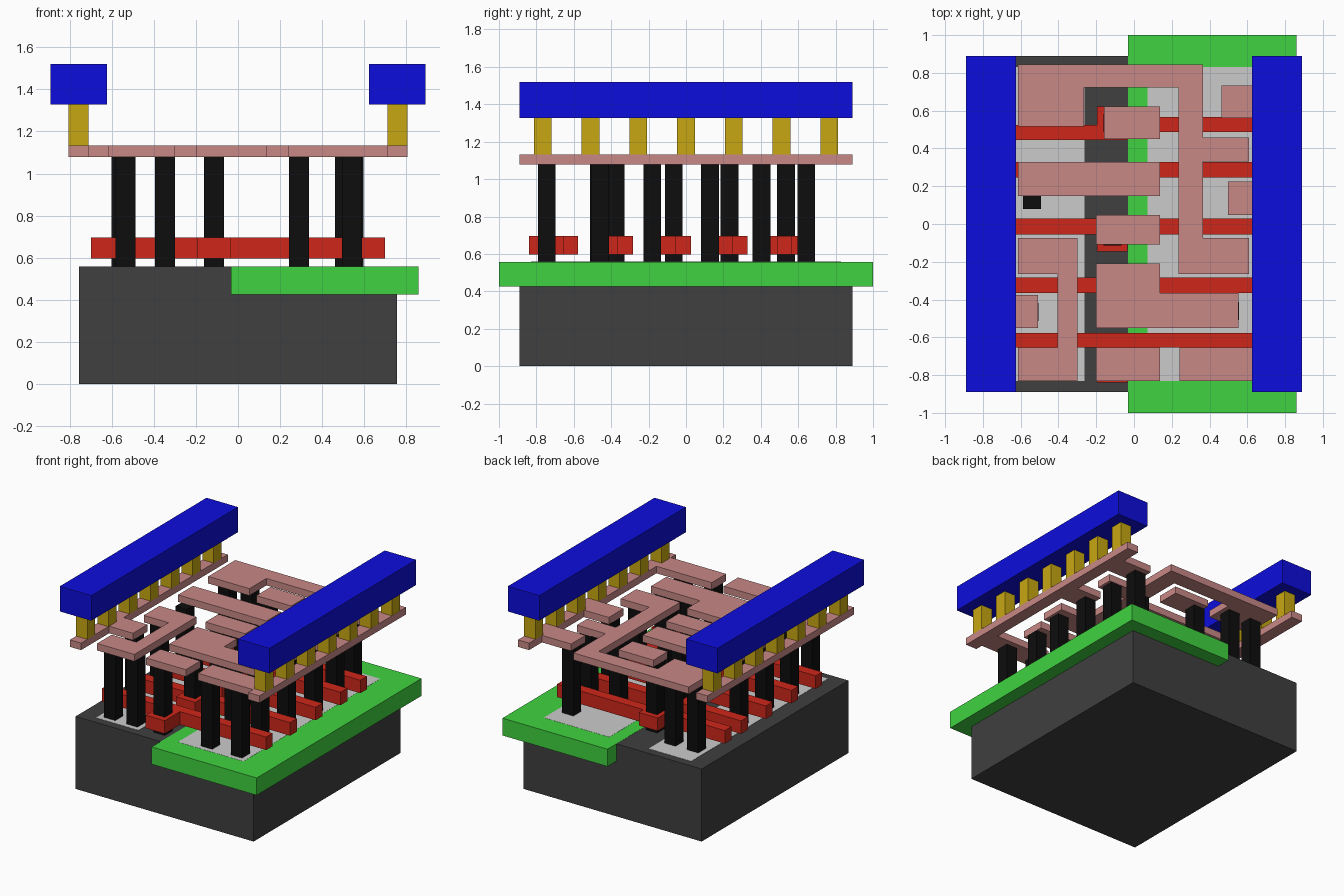
import bpy, bmesh


def material(name, r, g, b):
    m = bpy.data.materials.new(name)
    m.diffuse_color = (r, g, b, 1)
    return m


DARK = material("dark_grey", 0.05, 0.05, 0.05)
GREEN = material("green", 0.05, 0.65, 0.05)
RED = material("red", 0.62, 0.02, 0.01)
BLACK = material("black", 0.004, 0.004, 0.004)
PINK = material("pink", 0.58, 0.25, 0.24)
GOLD = material("gold", 0.58, 0.39, 0.006)
BLUE = material("blue", 0.004, 0.004, 0.72)


def prisms(name, outlines, z0, z1, mat=None):
    """Extrude each xy outline from z0 to z1, all in one object."""
    bm = bmesh.new()
    for pts in outlines:
        low = [bm.verts.new((x, y, z0)) for x, y in pts]
        top = [bm.verts.new((x, y, z1)) for x, y in pts]
        bm.faces.new(low[::-1])
        bm.faces.new(top)
        for i in range(len(pts)):
            j = (i + 1) % len(pts)
            bm.faces.new((low[i], low[j], top[j], top[i]))
    bmesh.ops.recalc_face_normals(bm, faces=bm.faces)
    me = bpy.data.meshes.new(name)
    bm.to_mesh(me)
    bm.free()
    if mat:
        me.materials.append(mat)
    ob = bpy.data.objects.new(name, me)
    bpy.context.collection.objects.link(ob)
    return ob


def rect(x0, x1, y0, y1):
    return [(x0, y0), (x1, y0), (x1, y1), (x0, y1)]


def square(x, y, s=0.095):
    return rect(x - s / 2, x + s / 2, y - s / 2, y + s / 2)


# Base block, well and diffusion areas (tops nearly flush)
prisms("substrate", [rect(-.756, .756, -.89, .89)], 0, .557, DARK)
prisms("well", [rect(-.033, .859, -1, 1)], .425, .558, GREEN)
prisms("diffusion", [rect(-.625, -.263, -.83, .83), rect(.071, .627, -.83, .83)], .45, .559)

# Gate strips, each with a contact pad sticking out on its front side
E, P0, P1 = .698, -.196, -.035
gates = []
for y0, y1, pad in [(-.655, -.577, -.84), (-.365, -.283, -.47),
                    (-.055, .028, -.145), (.246, .329, .176)]:
    gates.append([(-E, y0), (P0, y0), (P0, pad), (P1, pad), (P1, y0),
                  (E, y0), (E, y1), (-E, y1)])
gates.append([(-E, .445), (P1, .445), (P1, .488), (E, .488), (E, .567),
              (P1, .567), (P1, .623), (P0, .623), (P0, .525), (-E, .525)])
prisms("gate_strips", gates, .597, .697, RED)

# Contact posts
posts = [(-.535, -.745), (-.347, -.745), (.289, -.745), (.542, -.745),
         (-.553, -.465), (.289, -.46), (.508, -.46),
         (-.54, -.18), (.289, -.18), (.54, -.18),
         (-.54, .128), (.55, .128),
         (.289, .404), (.54, .404),
         (-.54, .643), (-.347, .643), (.521, .643)]
posts += [(-.115, y) for y in (-.745, -.375, -.066, .233, .534)]
prisms("contact_posts", [square(x, y) for x, y in posts], .556, 1.078, BLACK)

# Flat wiring layer
wires = [
    # left rail with one stub
    [(-.805, -.89), (-.71, -.89), (-.71, -.55), (-.507, -.55), (-.507, -.375),
     (-.71, -.375), (-.71, .89), (-.805, .89)],
    # right rail with three stubs
    [(.805, -.89), (.805, .89), (.71, .89), (.71, .734), (.462, .734), (.462, .56),
     (.71, .56), (.71, .225), (.498, .225), (.498, .047), (.71, .047), (.71, -.655),
     (.24, -.655), (.24, -.83), (.71, -.83), (.71, -.89)],
    # long branching wire
    [(-.615, .517), (-.265, .517), (-.265, .723), (.235, .723), (.235, -.265),
     (.608, -.265), (.608, -.075), (.365, -.075), (.365, .33), (.608, .33),
     (.608, .457), (.365, .457), (.365, .845), (-.615, .845)],
    # left C-shaped wire
    [(-.615, -.83), (-.3, -.83), (-.3, -.075), (-.615, -.075), (-.615, -.265),
     (-.405, -.265), (-.405, -.655), (-.615, -.655)],
    # middle pads
    [(-.2, -.55), (.553, -.55), (.553, -.365), (.138, -.365), (.138, -.21), (-.2, -.21)],
    rect(-.2, .138, -.83, -.655),
    rect(-.2, .138, -.108, .048),
    rect(-.613, .138, .148, .328),
    rect(-.16, .138, .45, .623),
]
prisms("wiring_layer", wires, 1.078, 1.132, PINK)

# Rail posts and power bars on both sides
for side, s in (("left", -1), ("right", 1)):
    prisms(side + "_rail_posts", [square(s * .757, i * .2555) for i in range(-3, 4)],
           1.132, 1.327, GOLD)
    prisms(side + "_power_bar", [square(s * .757, 0)], 1.327, 1.52, BLUE)
    bar = bpy.data.objects[side + "_power_bar"].data
    for v in bar.vertices:
        v.co.x = s * .757 + (v.co.x - s * .757) * .267 / .095
        v.co.y *= 1.78 / .095
